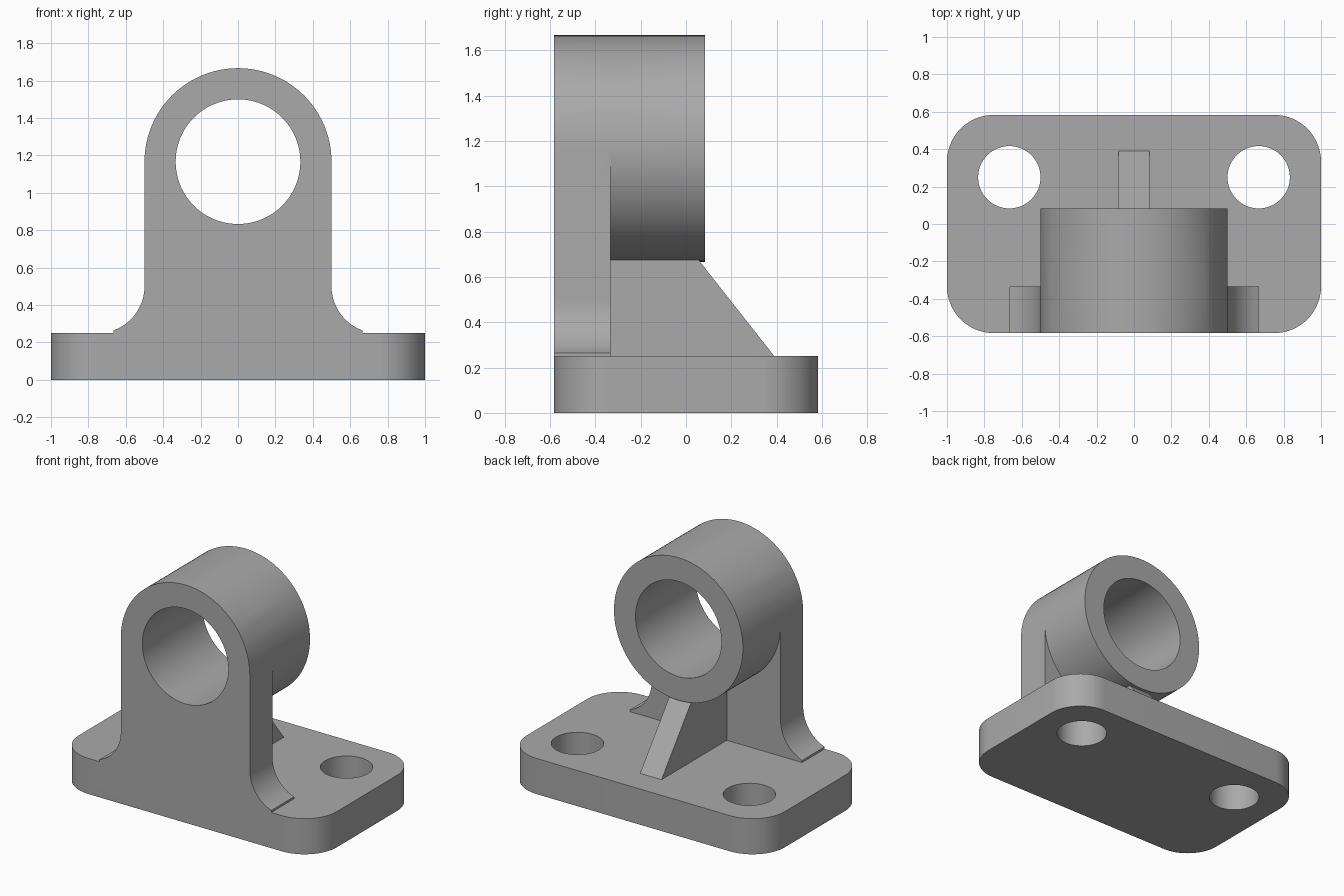
import bpy, bmesh, math
from mathutils import Vector

if "Cube" in bpy.data.objects:
    bpy.data.objects.remove(bpy.data.objects["Cube"])

steel = bpy.data.materials.new("plain grey")
steel.diffuse_color = (0.4, 0.4, 0.4, 1)
steel.use_nodes = True
steel.node_tree.nodes["Principled BSDF"].inputs["Base Color"].default_value = steel.diffuse_color
AXIS_Z = 7 / 6          # height of the bore axis
FRONT, BACK = -7 / 12, 7 / 12


def arc(cx, cy, r, a0, a1, n):
    """Points on an arc, angles in degrees."""
    return [(cx + r * math.cos(math.radians(a0 + (a1 - a0) * i / n)),
             cy + r * math.sin(math.radians(a0 + (a1 - a0) * i / n))) for i in range(n + 1)]


def circle(cx, cy, r, n=96):
    return arc(cx, cy, r, 0, 360, n)[:-1]


def prism(name, profile, axis, lo, hi):
    """Extrude a closed 2D profile along an axis from lo to hi."""
    place = {'X': lambda p: (lo, p[0], p[1]),
             'Y': lambda p: (p[0], lo, p[1]),
             'Z': lambda p: (p[0], p[1], lo)}[axis]
    bm = bmesh.new()
    face = bm.faces.new([bm.verts.new(place(p)) for p in profile])
    out = bmesh.ops.extrude_face_region(bm, geom=[face])
    shift = Vector([hi - lo if a == axis else 0 for a in 'XYZ'])
    bmesh.ops.translate(bm, vec=shift,
                        verts=[v for v in out['geom'] if isinstance(v, bmesh.types.BMVert)])
    bmesh.ops.recalc_face_normals(bm, faces=bm.faces[:])
    mesh = bpy.data.meshes.new(name)
    bm.to_mesh(mesh)
    bm.free()
    mesh.materials.append(steel)
    obj = bpy.data.objects.new(name, mesh)
    bpy.context.collection.objects.link(obj)
    return obj


def combine(target, tool, operation):
    """Apply a boolean and discard the tool."""
    mod = target.modifiers.new(operation, 'BOOLEAN')
    mod.operation, mod.solver, mod.object = operation, 'EXACT', tool
    bpy.context.view_layer.objects.active = target
    bpy.ops.object.modifier_apply(modifier=mod.name)
    bpy.data.objects.remove(tool)


# base plate with rounded corners
corners = [(0.75, 1 / 3, 0), (-0.75, 1 / 3, 90), (-0.75, -1 / 3, 180), (0.75, -1 / 3, 270)]
outline = [p for x, y, a in corners for p in arc(x, y, 0.25, a, a + 90, 16)]
bracket = prism("bearing_bracket", outline, 'Z', 0, 0.25)

# upright with round top and flared, cut-off foot fillets
foot_angle = 180 + math.degrees(math.acos(1 / 3))
right_foot = arc(0.75, 0.5, 0.25, foot_angle, 180, 12)
left_foot = [(-x, z) for x, z in reversed(right_foot)]
profile = ([(2 / 3, 0.1)] + right_foot + arc(0, AXIS_Z, 0.5, 0, 180, 48)
           + left_foot + [(-2 / 3, 0.1)])
combine(bracket, prism("upright", profile, 'Y', FRONT, -1 / 3), 'UNION')

# bearing barrel behind the upright
combine(bracket, prism("barrel", circle(0, AXIS_Z, 0.5), 'Y', -1 / 3, 1 / 12), 'UNION')

# sloping support rib
rib = [(-0.45, 0.1), (0.39, 0.1), (0.39, 0.25), (0.0, 0.745), (-0.45, 0.745)]
combine(bracket, prism("rib", rib, 'X', -1 / 12, 1 / 12), 'UNION')

# bore and the two bolt holes
combine(bracket, prism("bore", circle(0, AXIS_Z, 1 / 3), 'Y', -1, 1), 'DIFFERENCE')
for side in (-1, 1):
    combine(bracket, prism("bolt_hole", circle(side * 2 / 3, 0.25, 1 / 6, 64), 'Z', -1, 1), 'DIFFERENCE')

# smooth the round walls, keep the edges crisp
bpy.ops.object.select_all(action='DESELECT')
bracket.select_set(True)
bpy.context.view_layer.objects.active = bracket
bpy.ops.object.shade_smooth_by_angle(angle=math.radians(30))
